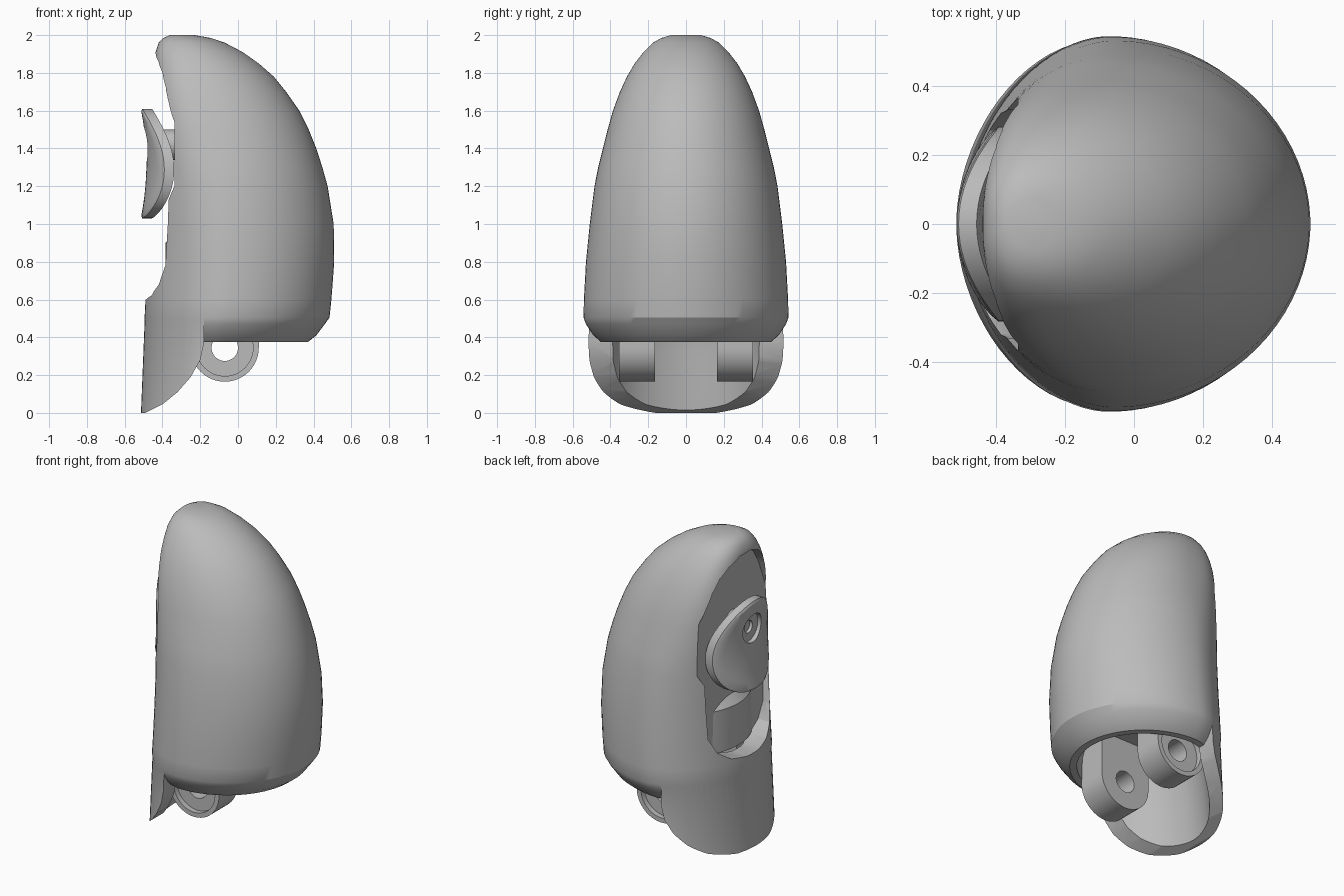
import bpy, bmesh, math
from mathutils import Matrix, Vector

if "Cube" in bpy.data.objects:
    bpy.data.objects.remove(bpy.data.objects["Cube"])

grey = bpy.data.materials.new("plain_grey")
grey.use_nodes = True
grey.diffuse_color = (0.5, 0.5, 0.5, 1)
grey.node_tree.nodes["Principled BSDF"].inputs["Base Color"].default_value = (0.5, 0.5, 0.5, 1)


def make(name, bm):
    bmesh.ops.recalc_face_normals(bm, faces=bm.faces)
    mesh = bpy.data.meshes.new(name)
    bm.to_mesh(mesh)
    bm.free()
    mesh.materials.append(grey)
    ob = bpy.data.objects.new(name, mesh)
    bpy.context.collection.objects.link(ob)
    return ob


def skin(name, rings):
    """Closed solid through a list of equal rings of points."""
    bm = bmesh.new()
    loops = [[bm.verts.new(p) for p in ring] for ring in rings]
    n = len(loops[0])
    for a, b in zip(loops, loops[1:]):
        for i in range(n):
            j = (i + 1) % n
            bm.faces.new((a[i], a[j], b[j], b[i]))
    bm.faces.new(loops[0][::-1])
    bm.faces.new(loops[-1])
    return make(name, bm)


def section(z, left, right, half, square=1.85, n=80):
    """Horizontal section: round on the right, squarer on the left."""
    mid = left + 0.43 * (right - left)
    ring = []
    for i in range(n):
        a = 2 * math.pi * (i + 0.5) / n
        c, s = math.cos(a), math.sin(a)
        reach, power = (right - mid, 1.97) if c > 0 else (mid - left, square)
        ring.append((mid + math.copysign(abs(c) ** (2 / power), c) * reach,
                     math.copysign(abs(s) ** (2 / power), s) * half, z))
    return ring


def loft(name, rows):
    return skin(name, [section(*r) for r in rows])


def prism(name, outline, low, high, axis):
    def place(u, v, d):
        return (d, u, v) if axis == "x" else (u, d, v)
    return skin(name, [[place(u, v, d) for u, v in outline] for d in (low, high)])


def rod(name, radius, start, end, n=48):
    start, end = Vector(start), Vector(end)
    way = end - start
    bm = bmesh.new()
    turn = way.to_track_quat("Z", "Y").to_matrix().to_4x4()
    bmesh.ops.create_cone(bm, cap_ends=True, segments=n, radius1=radius, radius2=radius,
                          depth=way.length,
                          matrix=Matrix.Translation((start + end) / 2) @ turn)
    return make(name, bm)


def combine(ob, other, how):
    mod = ob.modifiers.new(how, "BOOLEAN")
    mod.object, mod.operation, mod.solver = other, how, "EXACT"
    bpy.context.view_layer.objects.active = ob
    bpy.ops.object.modifier_apply(modifier=mod.name)
    bpy.data.objects.remove(other)


def smooth(ob, angle=28):
    bpy.ops.object.select_all(action="DESELECT")
    ob.select_set(True)
    bpy.context.view_layer.objects.active = ob
    bpy.ops.object.shade_smooth_by_angle(angle=math.radians(angle))


# Outer body with chamfered lower rim and rounded tip
shell = loft("shell", [
    (.375, -.45, .37, .45), (.41, -.47, .415, .49), (.47, -.49, .46, .53),
    (.505, -.495, .485, .543), (.6, -.49, .495, .541), (.8, -.485, .51, .53),
    (1, -.48, .507, .51, 1.9), (1.2, -.47, .475, .485, 2.05), (1.3, -.463, .447, .465, 2.2),
    (1.4, -.457, .415, .44, 2.4), (1.5, -.452, .375, .415, 2.6), (1.6, -.447, .325, .387, 2.8),
    (1.7, -.444, .255, .35, 2.95), (1.78, -.442, .19, .313, 2.95), (1.85, -.44, .11, .272, 2.8),
    (1.91, -.437, .025, .225, 2.6), (1.96, -.42, -.07, .175, 2.4),
    (1.985, -.395, -.145, .13, 2.2), (2, -.36, -.23, .08, 2)])

# Tongue hanging below the rim on one side
tongue = loft("tongue", [(-.05, -.516, .49, .552), (.7, -.486, .49, .53)])
side_cut = prism("side_cut", [(-.7, 0), (-.49, 0), (-.4, .045), (-.32, .11), (-.25, .19),
                              (-.2, .28), (-.18, .37), (-.18, .8), (-.7, .8)], -1, 1, "y")
combine(tongue, side_cut, "INTERSECT")
combine(shell, tongue, "UNION")

# Shallow hinge cavity open at the bottom
cavity = loft("cavity", [(-.1, -.475, .32, .42), (.3, -.425, .33, .41), (.52, -.4, .32, .4),
                         (.6, -.375, .28, .37), (.64, -.34, .22, .32)])
combine(shell, cavity, "DIFFERENCE")

# Arched recess in the side, cut to a flat floor
half = [(.06, 1.9), (.15, 1.86), (.22, 1.8), (.27, 1.72), (.32, 1.6), (.36, 1.5), (.365, 1.2),
        (.33, 1.13), (.32, .78), (.27, .68), (.18, .62), (.06, .6)]
window = prism("window", half + [(-y, z) for y, z in reversed(half)], -.8, -.335, "x")
combine(shell, window, "DIFFERENCE")
smooth(shell)

# Curved wall low in the recess, sloping back at its top
smooth(loft("recess_wall", [(.625, -.385, .3, .4), (.9, -.385, .3, .38), (.97, -.32, .3, .36)]))

# Pair of hinge lugs with pin holes and outer counterbores
PIVOT_X, PIVOT_Z, R = -.07, .345, .18
for side, label in ((1, "back"), (-1, "front")):
    arc = [(PIVOT_X + R * math.cos(a), PIVOT_Z + R * math.sin(a))
           for a in (math.pi * (1 + i / 24) for i in range(25))]
    arc += [(PIVOT_X + R, .66), (PIVOT_X - R, .66)]
    lug = prism(label + "_hinge_lug", arc, *sorted((side * .165, side * .355)), "y")
    for radius, inner in ((.07, .1), (.15, .32)):
        hole = rod("hole", radius, (PIVOT_X, side * inner, PIVOT_Z),
                   (PIVOT_X, side * .5, PIVOT_Z))
        combine(lug, hole, "DIFFERENCE")
    smooth(lug)

# Curved pad, broad at the bottom, standing in the recess


def pad_ring(scale, depth, n=56):
    ring = []
    for i in range(n):
        a = 2 * math.pi * i / n
        s, c = math.sin(a), math.cos(a)
        fat = 1 if c > 0 else .75
        y = scale * .28 * math.copysign(abs(s) ** fat, s) * (1 - .12 * c)
        up = scale * c
        bend = .5 - math.sqrt(.25 - y * y)
        ring.append((-.515 + bend + .03 * (1 - up * up) + depth, y, 1.32 + .29 * up))
    return ring


steps = [.05, .2, .4, .6, .8, .95]
pad = skin("pad", [pad_ring(s, 0) for s in steps] + [pad_ring(1, .008), pad_ring(1, .06)]
           + [pad_ring(s, .065) for s in reversed(steps)])
SCREW_Z = 1.42
for radius, depth, sides in ((.095, -.455, 40), (.04, -.4, 24)):
    hole = rod("hole", radius, (-.7, 0, SCREW_Z), (depth, 0, SCREW_Z), sides)
    combine(pad, hole, "DIFFERENCE")
smooth(pad)

# Post holding the pad to the recess floor
smooth(rod("pad_post", .08, (-.435, 0, SCREW_Z), (-.3, 0, SCREW_Z)))
